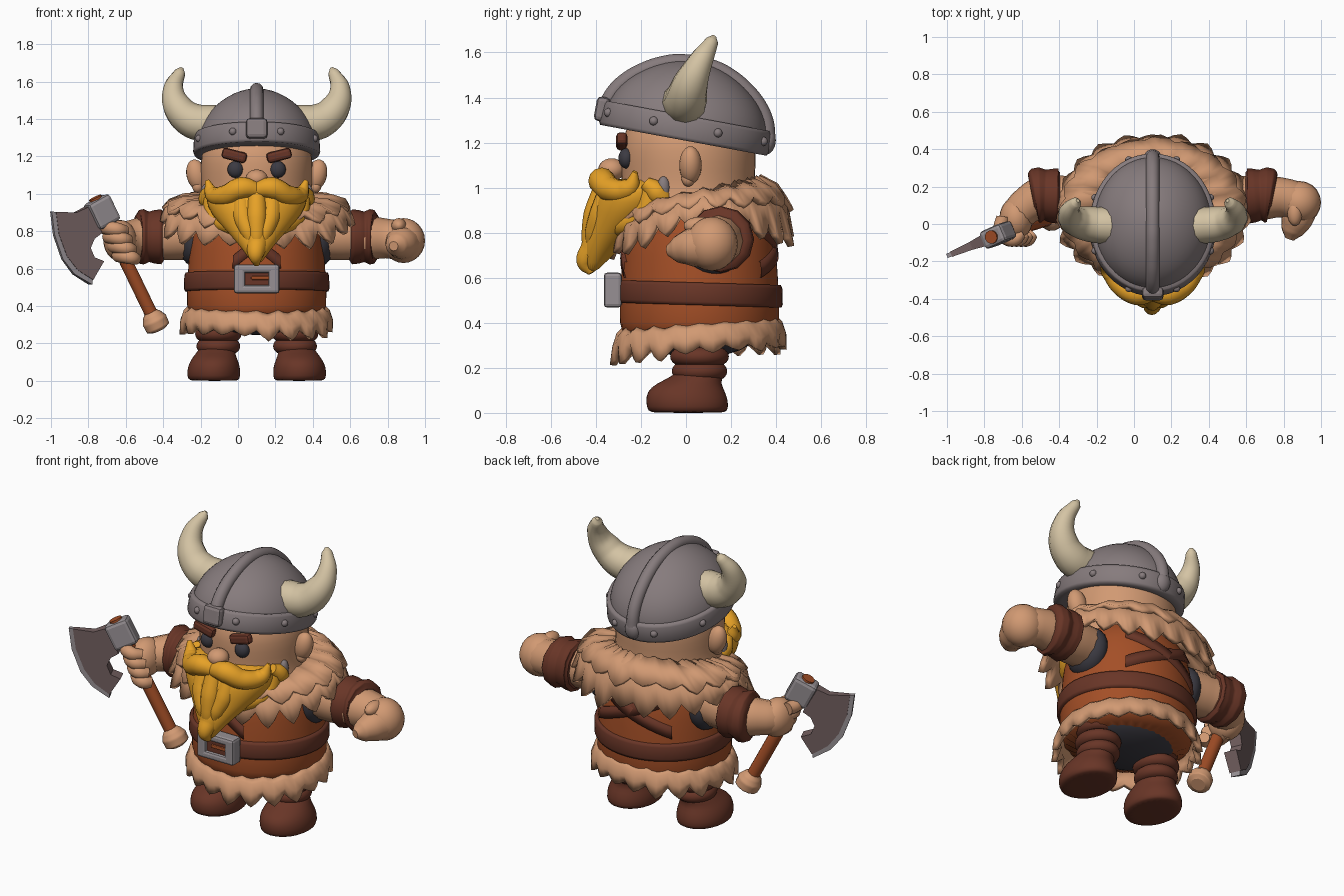
import bpy, bmesh, math, random
from math import sin, cos, pi, radians
from mathutils import Matrix, Vector

random.seed(4)
if "Cube" in bpy.data.objects:
    bpy.data.objects.remove(bpy.data.objects["Cube"])
CX = 0.1  # body centre line


def material(name, *rgb):
    m = bpy.data.materials.new(name)
    m.use_nodes = True
    m.diffuse_color = (*rgb, 1)
    m.node_tree.nodes["Principled BSDF"].inputs["Base Color"].default_value = (*rgb, 1)
    return m


SKIN = material("tan skin and fur", .64, .32, .17)
STEEL = material("helmet grey", .24, .2, .205)
HORN = material("ivory horn", .66, .55, .37)
GOLD = material("golden beard", .80, .36, .02)
TUNIC = material("rust tunic", .37, .078, .02)
LEATHER = material("brown leather", .14, .036, .02)
DARK = material("charcoal cloth", .045, .043, .055)
SILVER = material("silver", .31, .28, .295)
BLADE = material("dark blade", .17, .115, .115)


def finish(name, bm, mat, matrix=Matrix(), subsurf=0, flat=False):
    bmesh.ops.recalc_face_normals(bm, faces=bm.faces)
    me = bpy.data.meshes.new(name)
    bm.to_mesh(me)
    bm.free()
    me.materials.append(mat)
    for p in me.polygons:
        p.use_smooth = not flat
    ob = bpy.data.objects.new(name, me)
    ob.matrix_world = matrix
    bpy.context.collection.objects.link(ob)
    if subsurf:
        ob.modifiers.new("smooth", 'SUBSURF').levels = subsurf
    return ob


def skin_rows(name, rows, mat, caps=True, closed=True, **kw):
    """Bridge rows of points into a surface."""
    bm = bmesh.new()
    vs = [[bm.verts.new(p) for p in row] for row in rows]
    n = len(vs[0])
    for a, b in zip(vs, vs[1:]):
        for i in range(n if closed else n - 1):
            bm.faces.new((a[i], a[(i + 1) % n], b[(i + 1) % n], b[i]))
    if caps:
        bm.faces.new(vs[0])
        bm.faces.new(vs[-1])
    return finish(name, bm, mat, **kw)


def loft(name, rings, mat, n=24, **kw):
    """Horizontal elliptical rings: x, y, z, x radius, y radius."""
    rows = [[(x + rx * cos(2 * pi * i / n), y + ry * sin(2 * pi * i / n), z) for i in range(n)]
            for x, y, z, rx, ry in rings]
    return skin_rows(name, rows, mat, **kw)


def ball(name, loc, size, mat, tilt=0, base=Matrix()):
    bm = bmesh.new()
    bmesh.ops.create_uvsphere(bm, u_segments=20, v_segments=12, radius=1)
    turn = Matrix.Rotation(tilt, 4, 'Y')
    return finish(name, bm, mat, base @ Matrix.Translation(loc) @ turn @ Matrix.Diagonal((*size, 1)))


def box(name, loc, size, mat, bevel=.015, tilt=0, base=Matrix()):
    bm = bmesh.new()
    bmesh.ops.create_cube(bm, size=1)
    bmesh.ops.scale(bm, vec=size, verts=bm.verts)
    ob = finish(name, bm, mat, base @ Matrix.Translation(loc) @ Matrix.Rotation(tilt, 4, 'Y'), flat=True)
    mod = ob.modifiers.new("bevel", 'BEVEL')
    mod.width, mod.segments = bevel, 2


def tube(name, pts, mat, base=Matrix()):
    """Smooth tapered tube through points x, y, z, radius."""
    cu = bpy.data.curves.new(name, 'CURVE')
    cu.dimensions, cu.bevel_depth, cu.bevel_resolution = '3D', 1, 4
    cu.resolution_u, cu.use_fill_caps = 6, True
    sp = cu.splines.new('BEZIER')
    sp.bezier_points.add(len(pts) - 1)
    for bp, (x, y, z, r) in zip(sp.bezier_points, pts):
        bp.co, bp.radius = (x, y, z), r
        bp.handle_left_type = bp.handle_right_type = 'AUTO'
    tmp = bpy.data.objects.new(name + "_path", cu)
    bpy.context.collection.objects.link(tmp)
    dg = bpy.context.evaluated_depsgraph_get()
    me = bpy.data.meshes.new_from_object(tmp.evaluated_get(dg))
    bpy.data.objects.remove(tmp)
    bm = bmesh.new()
    bm.from_mesh(me)
    bpy.data.meshes.remove(me)
    return finish(name, bm, mat, base)


def fur(name, rows, cy, teeth, jag, tilt, back=0, front=0):
    """Skirt of fur with a ragged edge; tilt raises the back, back and front drop the edge."""
    n, step = teeth * 4, pi / (teeth * 2)
    tuft = [random.uniform(.5, 1.3) for _ in range(teeth)]
    out = []
    for k, (rx, ry, z) in enumerate(rows):
        f, row = k / (len(rows) - 1), []
        for i in range(n):
            t = i * step
            point = (0, .6, 1, .6)[i % 4] * tuft[i // 4]
            g = 1 + (.07 * point - .02) * f ** 3
            drop = f * (back * max(0, sin(t)) + front * max(0, -sin(t)))
            wave = jag * (point - .4) * (f * f + .4 * (1 - f) ** 2)
            row.append((CX + rx * g * cos(t), cy + ry * g * sin(t), z + tilt * sin(t) - drop - wave))
        out.append(row)
    ob = skin_rows(name, out, SKIN, caps=False)
    sol = ob.modifiers.new("thickness", 'SOLIDIFY')
    sol.thickness, sol.offset = .03, -1


# Tunic, belt, crossed straps and trousers
BODY = [(.28, .36), (.4, .378), (.55, .372), (.7, .362), (.82, .345), (.92, .29), (1.0, .2)]
BY, SQ = .06, .95
loft("tunic", [(CX, BY, z, r, r * SQ) for z, r in BODY], TUNIC, n=32, subsurf=1)
belt = loft("belt", [(CX, BY, z, r, r * SQ) for z, r in
                     [(.48, .36), (.48, .383), (.495, .389), (.565, .387), (.58, .38), (.58, .36)]], LEATHER, n=48)
for v in belt.data.vertices:
    v.co.z -= .03 * v.co.y


def body_radius(z):
    for (z0, r0), (z1, r1) in zip(BODY, BODY[1:]):
        if z <= z1:
            return r0 + (r1 - r0) * (z - z0) / (z1 - z0)
    return BODY[-1][1]


for facing, half in ((90, 40), (-90, 20)):
    for s in (-1, 1):
        rows = []
        for dz, out in ((-.035, -.02), (-.035, .008), (.035, .008), (.035, -.02)):
            row = []
            for i in range(17):
                q = i / 8 - 1
                t = radians(facing + half * q)
                z = .735 + s * .1 * q + dz
                r = body_radius(z) + out
                row.append((CX + r * cos(t), BY + r * SQ * sin(t), z))
            rows.append(row)
        skin_rows("crossed_strap", rows, LEATHER, caps=False, closed=False)
ball("trousers", (CX, .05, .36), (.31, .27, .115), DARK)

# Fur hem and collar
fur("fur_hem", [(.36, .34, .4), (.39, .368, .375), (.408, .385, .325), (.4, .378, .275)], BY, 20, .045, .025)
fur("fur_collar", [(.27, .26, .99), (.39, .335, .985), (.48, .38, .95), (.512, .397, .885)],
    .075, 22, .07, .06, .15, .08)
fur("fur_collar_upper", [(.27, .26, .995), (.4, .335, .992), (.485, .382, .955)], .075, 19, .05, .055, .07, .04)

# Belt buckle
for s in (-1, 1):
    box("buckle_side", (CX + s * .092, -.325, .545), (.06, .08, .155), SILVER)
    box("buckle_bar", (CX, -.325, .545 + s * .055), (.22, .08, .045), SILVER)
box("buckle_plate", (CX, -.335, .545), (.14, .03, .08), LEATHER, .004)
box("buckle_tongue", (CX + .02, -.345, .55), (.1, .03, .02), TUNIC, .006)

# Head and face
loft("head", [(CX, .01, z, r, r) for z, r in
              [(.86, .33), (.93, .31), (1.0, .297), (1.07, .3), (1.16, .305), (1.26, .29), (1.34, .2)]],
     SKIN, subsurf=1)
ball("nose", (CX, -.33, 1.08), (.06, .06, .05), SKIN)
for s in (-1, 1):
    ball("eye", (CX + s * .113, -.265, 1.13), (.043, .035, .045), DARK)
    box("eyebrow", (CX + s * .12, -.285, 1.205), (.135, .05, .058), LEATHER, .018, -s * .25)
    ball("ear", (CX + s * .32, .02, 1.1), (.055, .05, .085), SKIN, s * .25)
    ball("ear_lobe", (CX + s * .315, .01, 1.04), (.03, .03, .035), SKIN)
    ball("chin_strap", (CX + s * .275, -.1, 1.0), (.025, .028, .05), STEEL)

# Beard and moustache
loft("beard", [(CX, y, z, rx, ry) for y, z, rx, ry in
               [(-.20, 1.05, .26, .13), (-.22, .98, .28, .19), (-.235, .89, .25, .185), (-.31, .8, .16, .13),
                (-.39, .71, .08, .07), (-.42, .62, .02, .02)]], GOLD, subsurf=1)
for k in range(-3, 4):
    q = k * k
    tube("beard_strand", [(CX + .08 * k, -.36 + .024 * q, 1.0, .05), (CX + .073 * k, -.4 + .024 * q, .88, .055),
                          (CX + .043 * k, -.42 + .014 * q, .78 + .015 * abs(k), .045),
                          (CX + .02 * k, -.435 + .015 * q, .65 + .05 * abs(k), .012)], GOLD)
tube("beard_tip", [(CX, -.37, .82, .075), (CX, -.41, .73, .06), (CX - .005, -.445, .67, .042),
                   (CX, -.42, .62, .015)], GOLD)
for s in (-1, 1):
    tube("beard_side", [(CX + s * x, y, z, r) for x, y, z, r in
                        [(.25, -.18, 1.02, .03), (.262, -.13, .98, .05), (.245, -.1, .93, .045),
                         (.17, -.2, .85, .02)]], GOLD)
    tube("moustache", [(CX - s * .01, -.37, 1.02, .04), (CX + s * .08, -.375, 1.03, .06),
                       (CX + s * .17, -.33, .99, .055), (CX + s * .235, -.25, 1.0, .045),
                       (CX + s * .265, -.225, 1.07, .012)], GOLD)

# Helmet: tilted dome, rim, crest, rivets
M = Matrix.Translation((CX, -.01, 1.22)) @ Matrix.Rotation(radians(-10.5), 4, 'X')
DOME = [(1, 0), (.985, .08), (.93, .145), (.81, .21), (.62, .27), (.4, .315), (.2, .337), (.04, .345)]
loft("helmet_dome", [(0, 0, z, .325 * r, .37 * r) for r, z in DOME], STEEL, n=32, subsurf=1, matrix=M)
loft("helmet_rim", [(0, 0, z, .33 * r, .372 * r) for r, z in
                    [(.9, -.01), (1.01, -.01), (1.03, .005), (1.015, .085), (.995, .1), (.9, .1)]],
     STEEL, n=48, matrix=M)
arc = [(0, -.37 * r, z - .008, .036) for r, z in DOME[1:-1]]
tube("helmet_crest", arc + [(0, -y, z, r) for x, y, z, r in reversed(arc)], STEEL, M)
box("helmet_front_guard", (0, -.38, .06), (.115, .06, .11), STEEL, .02, base=M)
ball("helmet_back_knob", (0, .37, .05), (.045, .035, .055), STEEL, base=M)
for i in range(8):
    a = radians(22.5 + 45 * i)
    ball("rim_rivet", (.333 * cos(a), .378 * sin(a), .05), (.02, .02, .02), STEEL, base=M)
for s in (-1, 1):
    tube("horn", [(CX + s * x, y, z, r) for x, y, z, r in
                  [(.23, -.01, 1.375, .1), (.34, 0, 1.39, .095), (.42, .02, 1.46, .08),
                   (.445, .065, 1.56, .055), (.41, .115, 1.65, .03), (.4, .125, 1.672, .01)]], HORN)

# Arms, bracers and boots
for s in (-1, 1):
    side = lambda pts: [(CX + s * x, *rest) for x, *rest in pts]
    ball("armhole", (CX + s * .33, .12, .75), (.09, .14, .14), DARK)
    arm = [(.3, .12, .77, .12), (.45, .13, .77, .125), (.58, .14, .765, .12)]
    arm += [(.7, .14, .76, .105), (.77, .12, .75, .105)] if s > 0 else [(.67, .1, .76, .1), (.73, .04, .75, .09)]
    tube("arm", side(arm), SKIN)
    tube("bracer", side([(.495, .15, .77, .125), (.51, .15, .77, .147), (.545, .153, .77, .143), (.575, .155, .77, .135),
                         (.605, .155, .77, .148), (.63, .153, .77, .143), (.645, .15, .77, .11)]), LEATHER)
    loft("boot_foot", side([(.225, .01, 0, .12, .15), (.23, .008, .005, .14, .18), (.23, .005, .05, .145, .185),
                            (.228, 0, .095, .135, .175), (.225, .01, .13, .115, .145), (.215, .05, .16, .1, .115),
                            (.21, .06, .19, .09, .1)]), LEATHER, subsurf=1)
    for z, r in ((.185, .118), (.25, .125), (.33, .118)):
        loft("boot_fold", side([(.205, .06, z + dz, r * f, r * f * 1.05) for dz, f in
                                ((-.045, .75), (-.025, .95), (0, 1.03), (.025, .95), (.045, .75))]), LEATHER, subsurf=1)
ball("left_palm", (.885, .115, .75), (.115, .115, .12), SKIN)
tube("left_fingers", [(.89, .1, .74, .1), (.868, .02, .735, .085), (.845, -.04, .725, .06),
                      (.832, -.08, .72, .025)], SKIN)
ball("left_thumb", (.86, .06, .83), (.04, .07, .04), SKIN)
ball("right_palm", (-.63, .03, .75), (.09, .115, .11), SKIN)
for i in range(4):
    tube("right_finger", [(-.7 + .025 * i, .04, .82 - .05 * i, .036), (-.71 + .025 * i, -.04, .82 - .05 * i, .038),
                          (-.65 + .025 * i, -.085, .81 - .05 * i, .038), (-.6 + .02 * i, -.05, .8 - .05 * i, .03)], SKIN)

# Axe: handle, pommel, head and blade
LOW, TOP = Vector((-.45, .03, .33)), Vector((-.765, -.07, .98))
tube("axe_handle", [(*LOW.lerp(TOP, f), .036) for f in (0, .5, 1)], TUNIC)
tube("axe_pommel", [(*LOW.lerp(TOP, f), r) for f, r in
                    ((-.09, .04), (-.07, .068), (-.01, .07), (.03, .055), (.06, .035))], SKIN)
axis = (TOP - LOW).normalized()
out = Vector((-.9, -.38, 0))
out = (out - axis * out.dot(axis)).normalized()
turn = Matrix((out, axis.cross(out), axis)).transposed().to_4x4()
box("axe_eye", (0, 0, 0), (.14, .1, .155), SILVER, .02, base=Matrix.Translation(LOW.lerp(TOP, .88)) @ turn)


def plate(name, outline, thick, mat):
    """Upright plate from an x, z outline, lying in the slanted blade plane."""
    bm = bmesh.new()
    off = Vector((.39, -.92, 0))
    sides = [[bm.verts.new(Vector((x, -.07 + .42 * (x + .76), z)) + off * k * thick * max(.4, min(1, (x + 1.02) * 4)))
              for x, z in outline] for k in (-.5, .5)]
    for f in sides:
        bm.faces.new(f)
    n = len(outline)
    for i in range(n):
        j = (i + 1) % n
        bm.faces.new((sides[0][i], sides[0][j], sides[1][j], sides[1][i]))
    finish(name, bm, mat, flat=True)


EDGE = [(-1, .905), (-.985, .78), (-.94, .65), (-.88, .57), (-.79, .515)]
INNER = [(-.978, .903), (-.963, .785), (-.92, .667), (-.865, .592), (-.787, .54)]
plate("axe_blade", INNER + [(-.73, .64), (-.78, .66), (-.8, .71), (-.78, .76), (-.74, .79), (-.8, .935), (-.87, .9)],
      .075, BLADE)
plate("axe_cutting_edge", EDGE + INNER[::-1], .06, SILVER)
